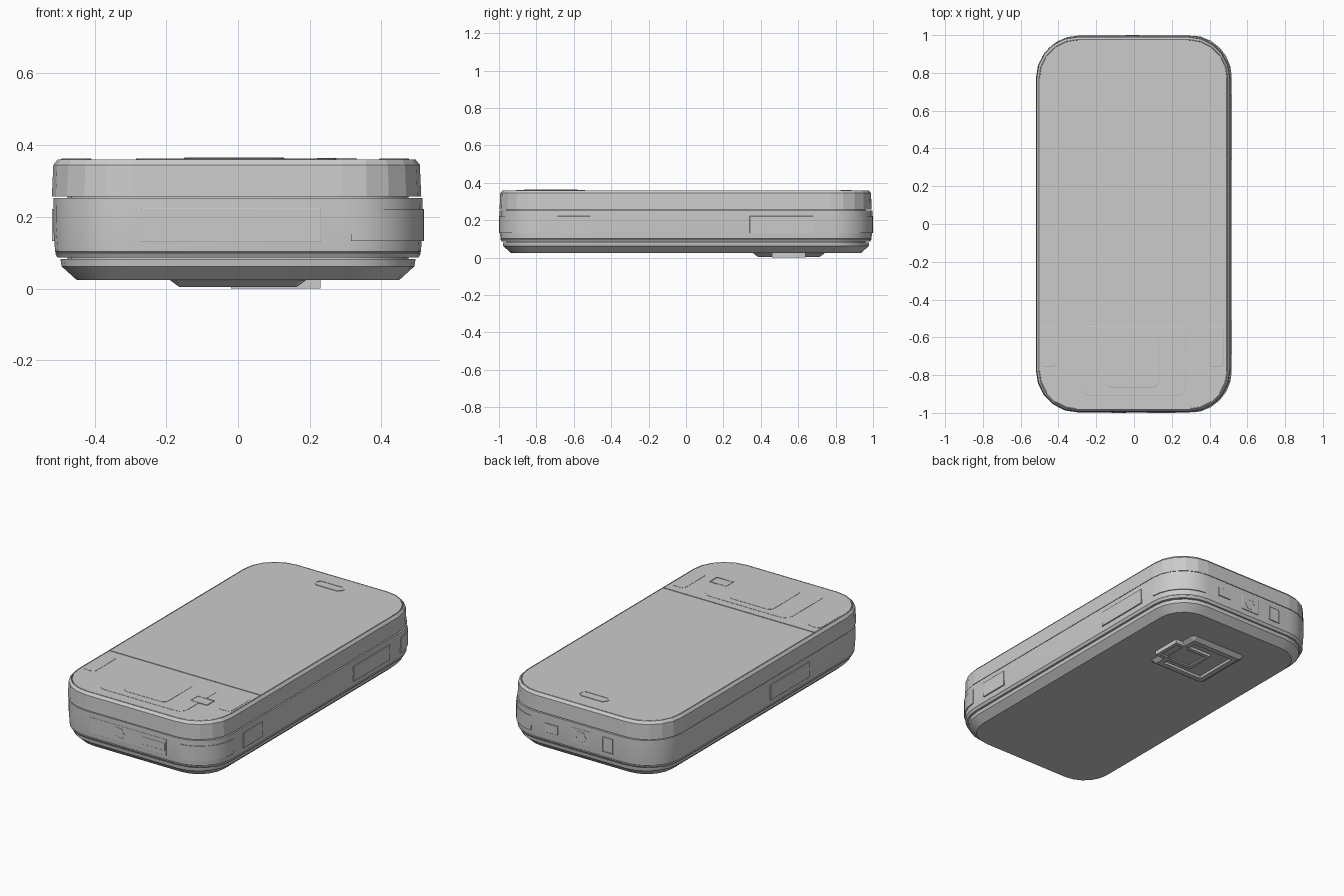
import bpy, bmesh, math
from mathutils import Matrix, Vector

if "Cube" in bpy.data.objects:
    bpy.data.objects.remove(bpy.data.objects["Cube"])


def rounded(w, h, r, segs):
    """Outline function: half sizes w, h with rounded corners, shrunk by an inset."""
    def outline(inset):
        a, b, q = w - inset, h - inset, max(r - inset, 0.0015)
        pts = []
        for k, (sx, sy) in enumerate([(1, 1), (-1, 1), (-1, -1), (1, -1)]):
            for i in range(segs + 1):
                t = math.pi / 2 * (k + i / segs)
                pts.append((sx * (a - q) + q * math.cos(t), sy * (b - q) + q * math.sin(t)))
        return pts
    return outline


def rect(w, h):
    return lambda i: [(w - i, h - i), (i - w, h - i), (i - w, i - h), (w - i, i - h)]


def hexagon(r):
    return lambda i: [((r - i) * math.cos(k * math.pi / 3), (r - i) * math.sin(k * math.pi / 3)) for k in range(6)]


def loft(name, outline, layers, matrix=None, cuts=(), smooth=None):
    """Stack of outlines given as (height, inset), capped, optionally clipped by planes."""
    bm = bmesh.new()
    rings = [[bm.verts.new((x, y, z)) for x, y in outline(i)] for z, i in layers]
    n = len(rings[0])
    for lo, hi in zip(rings, rings[1:]):
        for k in range(n):
            bm.faces.new((lo[k], lo[(k + 1) % n], hi[(k + 1) % n], hi[k]))
    bm.faces.new(rings[0][::-1])
    bm.faces.new(rings[-1])
    for co, no in cuts:
        geom = bm.verts[:] + bm.edges[:] + bm.faces[:]
        res = bmesh.ops.bisect_plane(bm, geom=geom, plane_co=co, plane_no=no, clear_outer=True)
        edges = [e for e in res['geom_cut'] if isinstance(e, bmesh.types.BMEdge)]
        bmesh.ops.contextual_create(bm, geom=edges)
    if matrix:
        bm.transform(matrix)
    bmesh.ops.recalc_face_normals(bm, faces=bm.faces[:])
    me = bpy.data.meshes.new(name)
    bm.to_mesh(me)
    bm.free()
    ob = bpy.data.objects.new(name, me)
    bpy.context.collection.objects.link(ob)
    if smooth:
        bpy.ops.object.select_all(action='DESELECT')
        ob.select_set(True)
        bpy.context.view_layer.objects.active = ob
        bpy.ops.object.shade_smooth_by_angle(angle=math.radians(smooth))
    return ob


def at(x, y, z):
    return Matrix.Translation((x, y, z))


def facing(x, y, z, normal):
    """Local z points along the side normal, local y stays up."""
    n, up = Vector(normal), Vector((0, 0, 1))
    m = Matrix((up.cross(n), up, n)).transposed().to_4x4()
    return at(x, y, z) @ m


RAISED = [(-0.01, 0), (0.003, 0), (0.004, 0.001)]
RING = [(-0.01, 0), (0.003, 0), (0.003, 0.007), (0.001, 0.007)]

# Main shells: back cover, seam core, middle body and sliding screen half
loft("back_cover", rounded(0.495, 0.98, 0.21, 5),
     [(0.024, 0.045), (0.062, 0.003), (0.082, 0)], smooth=25)
loft("seam_core", rounded(0.475, 0.96, 0.2, 5), [(0.075, 0), (0.265, 0)], smooth=25)
mid = rounded(0.515, 0.997, 0.22, 6)
loft("middle_body", mid, [(0.086, 0.012), (0.098, 0.005), (0.1, 0.008), (0.103, 0.005),
                          (0.17, 0), (0.252, 0.001)], smooth=25)
top = rounded(0.515, 0.995, 0.22, 5)
shift = at(-0.004, -0.002, 0)
loft("screen_shell", top, [(0.257, 0), (0.345, 0.004), (0.36, 0.016), (0.36, 0.019), (0.353, 0.02)], shift)

# Screen glass and control plate, parted by a seam
plate = [(0.35, 0.022), (0.36, 0.022)]
loft("screen_glass", top, plate, shift, [((0, -0.483, 0), (0, -1, 0))])
loft("control_plate", top, plate, shift, [((0, -0.489, 0), (0, 1, 0))])

# Earpiece and front controls
loft("earpiece", rounded(0.09, 0.03, 0.02, 1), RING, at(0, 0.855, 0.36))
loft("control_surround", rounded(0.28, 0.185, 0.05, 3), [(-0.005, 0), (0.0015, 0), (0.0025, 0.003)], at(-0.005, -0.725, 0.36))
loft("navigation_pad", rounded(0.14, 0.143, 0.03, 3),
     [(-0.005, 0), (0.004, 0), (0.005, 0.002)], at(-0.01, -0.722, 0.36))
loft("small_key", rect(0.055, 0.035), [(-0.005, 0), (0.004, 0), (0.004, 0.005), (0.002, 0.005)], at(0.275, -0.725, 0.36))
for side, name in ((-1, "left"), (1, "right")):
    loft(name + "_key", rounded(0.042, 0.107, 0.025, 3),
         [(-0.005, 0), (0.0015, 0), (0.0025, 0.002)], at(side * 0.443 - 0.008, -0.65, 0.36))

# Corner bands wrapping round the right-hand corners
for s, name in ((-1, "front"), (1, "rear")):
    loft(name + "_corner_band", mid, [(0.133, 0), (0.133, -0.003), (0.22, -0.003), (0.22, 0)],
         cuts=[((0.315, 0, 0), (-1, 0, 0)), ((0, s * 0.78, 0), (0, -s, 0))], smooth=25)

# Front end: connector panel with hexagonal socket and slot
F, B, R, L = (0, -1, 0), (0, 1, 0), (1, 0, 0), (-1, 0, 0)
loft("front_panel", rect(0.25, 0.046), [(-0.01, 0), (0.001, 0), (0.0015, 0.001)], facing(-0.02, -0.997, 0.177, F))
loft("front_socket", hexagon(0.038), [(-0.01, 0), (0.003, 0), (0.003, 0.013), (0.002, 0.013)], facing(-0.08, -0.997, 0.177, F))
loft("front_slot", rect(0.076, 0.023), [(-0.01, 0), (0.003, 0), (0.003, 0.003), (0.002, 0.003)], facing(0.145, -0.997, 0.177, F))

# Rear end: socket, slot and button
loft("rear_socket_panel", rect(0.057, 0.046), [(-0.01, 0), (0.001, 0), (0.0015, 0.001)], facing(-0.01, 0.997, 0.177, B))
loft("rear_socket", hexagon(0.038), [(-0.01, 0), (0.003, 0), (0.003, 0.01), (0.002, 0.01)], facing(-0.01, 0.997, 0.177, B))
loft("rear_slot", rect(0.036, 0.044), RING, facing(-0.185, 0.997, 0.177, B))
loft("rear_button", rect(0.042, 0.026), RAISED, facing(0.18, 0.997, 0.177, B))

# Side buttons
loft("right_front_button", rect(0.088, 0.045), RAISED, facing(0.515, -0.6, 0.177, R))
loft("right_rear_panel", rect(0.17, 0.045), RAISED, facing(0.515, 0.51, 0.177, R))
loft("left_panel", rect(0.18, 0.045), RAISED, facing(-0.515, -0.23, 0.177, L))

# Camera housing underneath, with a recessed lens window and a sliding cover
down = Matrix.Rotation(math.pi, 4, 'X')
loft("camera_housing", rounded(0.188, 0.19, 0.02, 1),
     [(-0.01, 0), (0.004, 0), (0.022, 0.025), (0.022, 0.055), (0.01, 0.06)], at(0, 0.55, 0.026) @ down)
loft("camera_cover", rect(0.125, 0.09),
     [(-0.01, 0), (0.026, 0), (0.026, 0.022), (0.02, 0.026)], at(0.105, 0.55, 0.026) @ down)
